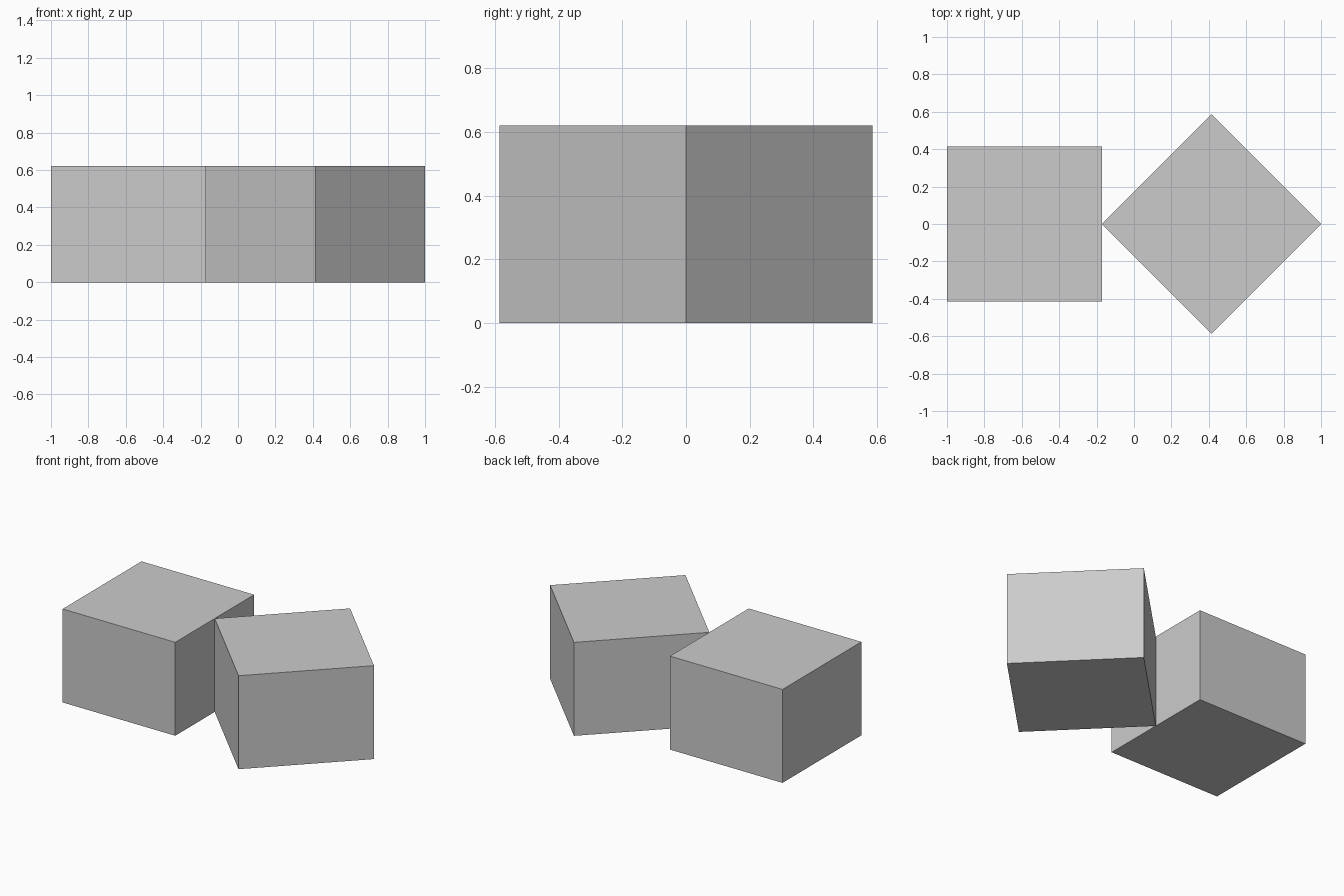
import bpy
import math

default = bpy.data.objects.get("Cube")
if default:
    bpy.data.objects.remove(default, do_unlink=True)

# One plain grey for both blocks
grey = bpy.data.materials.new("light_grey")
grey.use_nodes = True
colour = (0.6, 0.6, 0.6, 1.0)
grey.diffuse_color = colour
grey.node_tree.nodes["Principled BSDF"].inputs["Base Color"].default_value = colour

# Side length such that one square plus one diagonal spans the full width
SIDE = 2 / (1 + math.sqrt(2))
HEIGHT = 0.75 * SIDE


def block(name, x, turn):
    bpy.ops.mesh.primitive_cube_add(size=1, location=(x, 0, HEIGHT / 2),
                                    rotation=(0, 0, turn))
    obj = bpy.context.object
    obj.name = name
    obj.scale = (SIDE, SIDE, HEIGHT)
    bpy.ops.object.transform_apply(location=False, rotation=False, scale=True)
    obj.data.materials.append(grey)
    return obj


# Straight block, and a turned block whose corner touches its side
block("straight_block", -1 + SIDE / 2, 0)
block("turned_block", 1 - SIDE / math.sqrt(2), math.radians(45))
